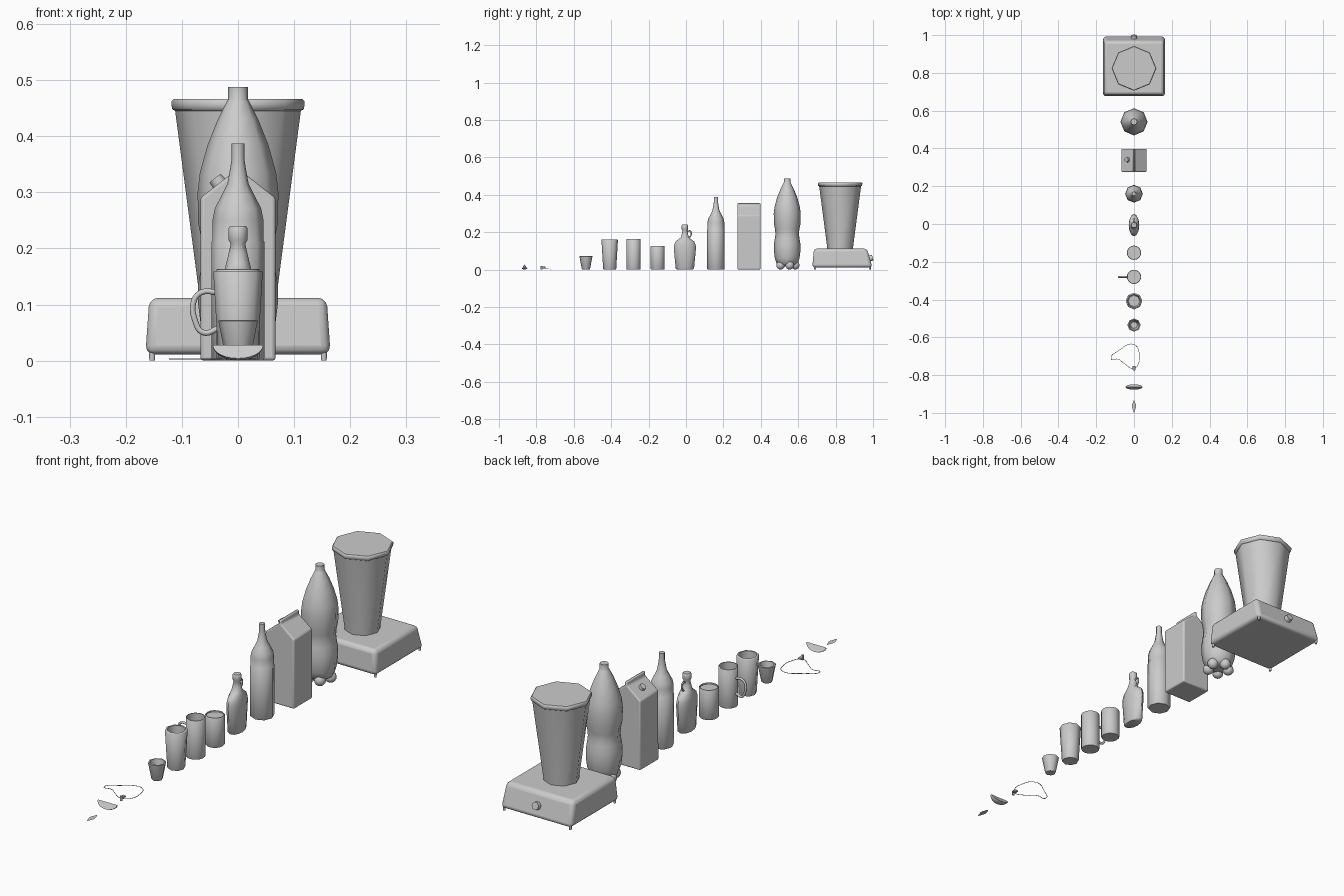
import bpy, bmesh, math
from mathutils import Vector

if "Cube" in bpy.data.objects:
    bpy.data.objects.remove(bpy.data.objects["Cube"])


def finish(name, bm, angle=50, bevel=0):
    bmesh.ops.remove_doubles(bm, verts=bm.verts, dist=1e-5)
    bmesh.ops.recalc_face_normals(bm, faces=bm.faces)
    me = bpy.data.meshes.new(name)
    bm.to_mesh(me)
    bm.free()
    ob = bpy.data.objects.new(name, me)
    bpy.context.collection.objects.link(ob)
    if bevel:
        m = ob.modifiers.new("bevel", 'BEVEL')
        m.width, m.segments = bevel, 3
    bpy.ops.object.select_all(action='DESELECT')
    ob.select_set(True)
    bpy.context.view_layer.objects.active = ob
    bpy.ops.object.shade_smooth_by_angle(angle=math.radians(angle))
    return ob


def lathe(name, y, profile, n=8, angle=50, x=0):
    """Profile points are (radius, z) or (radius_x, radius_y, z); both ends are capped."""
    bm = bmesh.new()
    rings = []
    for p in profile:
        rx, ry, z = p if len(p) == 3 else (p[0], p[0], p[1])
        rings.append([bm.verts.new((x + rx * math.cos(2 * math.pi * i / n),
                                    y + ry * math.sin(2 * math.pi * i / n), z)) for i in range(n)])
    for a, b in zip(rings, rings[1:]):
        for i in range(n):
            j = (i + 1) % n
            bm.faces.new((a[i], a[j], b[j], b[i]))
    bm.faces.new(rings[0])
    bm.faces.new(rings[-1])
    return finish(name, bm, angle)


def prism(name, pts, y0, y1, bevel):
    """Extrude an x-z outline along y."""
    bm = bmesh.new()
    f = bm.faces.new([bm.verts.new((px, y0, pz)) for px, pz in pts])
    new = bmesh.ops.extrude_face_region(bm, geom=[f])['geom']
    bmesh.ops.translate(bm, vec=(0, y1 - y0, 0), verts=[v for v in new if isinstance(v, bmesh.types.BMVert)])
    return finish(name, bm, 40, bevel)


def tube(name, pts, r, cyclic=False):
    cu = bpy.data.curves.new(name, 'CURVE')
    cu.dimensions, cu.bevel_depth, cu.bevel_resolution, cu.resolution_u = '3D', r, 2, 6
    cu.use_fill_caps = True
    sp = cu.splines.new('BEZIER')
    sp.bezier_points.add(len(pts) - 1)
    for b, p in zip(sp.bezier_points, pts):
        b.co = p
        b.handle_left_type = b.handle_right_type = 'AUTO'
    sp.use_cyclic_u = cyclic
    ob = bpy.data.objects.new(name, cu)
    bpy.context.collection.objects.link(ob)
    return ob


def knob(name, loc, normal, r, depth):
    bm = bmesh.new()
    bmesh.ops.create_cone(bm, cap_ends=True, segments=12, radius1=r, radius2=r * .9, depth=depth)
    ob = finish(name, bm, 40)
    ob.location = loc
    ob.rotation_euler = Vector(normal).to_track_quat('Z', 'Y').to_euler()
    return ob


# Mixer: base, feet, dial and eight-sided jug
bm = bmesh.new()
bmesh.ops.create_cube(bm, size=2)
for v in bm.verts:
    top = v.co.z > 0
    v.co = (v.co.x * (.158 if top else .165),
            (.968 if top else .996) if v.co.y > 0 else (.684 if top else .675),
            .112 if top else .011)
finish("mixer_base", bm, 40, .016)
for i, (fx, fy) in enumerate([(-.153, .69), (.153, .69), (-.153, .983), (.153, .983)]):
    lathe(f"mixer_foot_{i}", fy, [(.005, 0), (.006, .02)], 8, x=fx)
knob("mixer_dial", (0, .985, .06), (0, 1, .28), .017, .028)
lathe("mixer_jug", .824, [(.068, .1), (.07, .125), (.112, .445), (.117, .448), (.1185, .455),
                          (.1185, .462), (.115, .466)])

# Big fizzy drink bottle with five lobed feet
lathe("large_bottle", .541, [(.035, .018), (.056, .03), (.066, .06), (.071, .1), (.071, .135), (.066, .165),
                             (.063, .19), (.065, .215), (.071, .245), (.072, .3), (.068, .335), (.054, .385),
                             (.036, .43), (.02, .462), (.0175, .466), (.0175, .488)])
for i in range(5):
    a = math.radians(90 + 72 * i)
    bm = bmesh.new()
    bmesh.ops.create_uvsphere(bm, u_segments=12, v_segments=8, radius=.023)
    ob = finish(f"large_bottle_foot_{i}", bm)
    ob.location = (.043 * math.cos(a), .541 + .043 * math.sin(a), .023)

# Gable-topped carton with a screw cap
prism("carton", [(-.067, 0), (.067, 0), (.067, .29), (.006, .338), (.006, .355),
                 (-.006, .355), (-.006, .338), (-.067, .29)], .275, .398, .006)
knob("carton_cap", (-.036, .34, .319), (-.05, 0, .063), .014, .016)

# Slim bottle with long neck
lathe("slim_bottle", .16, [(.044, 0), (.047, .004), (.047, .212), (.0455, .214), (.0455, .25), (.041, .272),
                           (.029, .295), (.019, .315), (.0135, .345), (.0115, .36), (.0115, .387)])

# Flat flask with a ring handle
lathe("flask", -.006, [(.024, .042, 0), (.027, .049, .006), (.028, .059, .11), (.028, .058, .13),
                       (.026, .05, .15), (.023, .03, .165), (.0215, .0215, .172), (.017, .017, .19),
                       (.013, .013, .208), (.017, .017, .215), (.017, .017, .236), (.014, .014, .24)], 12)
tube("flask_handle", [(0, .006, .203), (0, .022, .206), (0, .028, .192), (0, .022, .176), (0, .01, .17)], .0035)

# Can
lathe("can", -.152, [(.035, 0), (.038, .004), (.038, .122), (.036, .125), (.034, .125), (.034, .119)], 16)

# Tall mug with handle
lathe("mug", -.28, [(.036, 0), (.038, .004), (.038, .162), (.037, .163), (.034, .163), (.034, .01)], 16)
tube("mug_handle", [(-.034, -.28, .121), (-.064, -.28, .122), (-.078, -.28, .108), (-.076, -.28, .07),
                    (-.062, -.28, .05), (-.034, -.28, .058)], .005)

# Tumbler and small glass
lathe("tumbler", -.408, [(.033, 0), (.035, .004), (.044, .158), (.042, .16), (.036, .16), (.03, .012)], 8)
lathe("small_glass", -.535, [(.02, 0), (.022, .003), (.035, .071), (.033, .072), (.029, .072), (.018, .012)], 8)

# Thin cord with a small clasp
tube("cord", [(0, -.765, .006), (-.05, -.74, .003), (-.085, -.715, .003), (-.12, -.715, .003), (-.08, -.67, .003),
              (0, -.638, .003), (.03, -.7, .003), (.025, -.735, .003)], .0012, True)
bm = bmesh.new()
bmesh.ops.create_cube(bm, size=1)
for v in bm.verts:
    v.co = (v.co.x * .014, v.co.y * .022 - .762, v.co.z * .008 + .012)
finish("cord_clasp", bm, 40, .002)
lathe("cord_clasp_pin", -.772, [(.005, 0), (.005, .02)], 8)

# Citrus wedge lying on its peel
bm = bmesh.new()
N, M = 12, 4
rows = []
for k in range(M + 1):
    phi = math.radians(-31 + 62 * k / M)
    row = []
    for i in range(N + 1):
        a = math.pi * i / N
        r = .028 * math.sin(a)
        row.append(bm.verts.new((-.045 * math.cos(a), -.863 + r * math.sin(phi), .028 - r * math.cos(phi))))
    rows.append(row)
for p, q in zip(rows, rows[1:]):
    for i in range(N):
        bm.faces.new((p[i], p[i + 1], q[i + 1], q[i]))
bm.faces.new(rows[0])
bm.faces.new(rows[-1])
finish("citrus_wedge", bm, 40)

# Flat leaf
bm = bmesh.new()
half = [(.006, -.985), (.012, -.967), (.01, -.955), (.004, -.94)]
outline = [(0, -1)] + half + [(0, -.932)] + [(-x, y) for x, y in reversed(half)]
bm.faces.new([bm.verts.new((x, y, .001)) for x, y in outline])
finish("leaf", bm)
